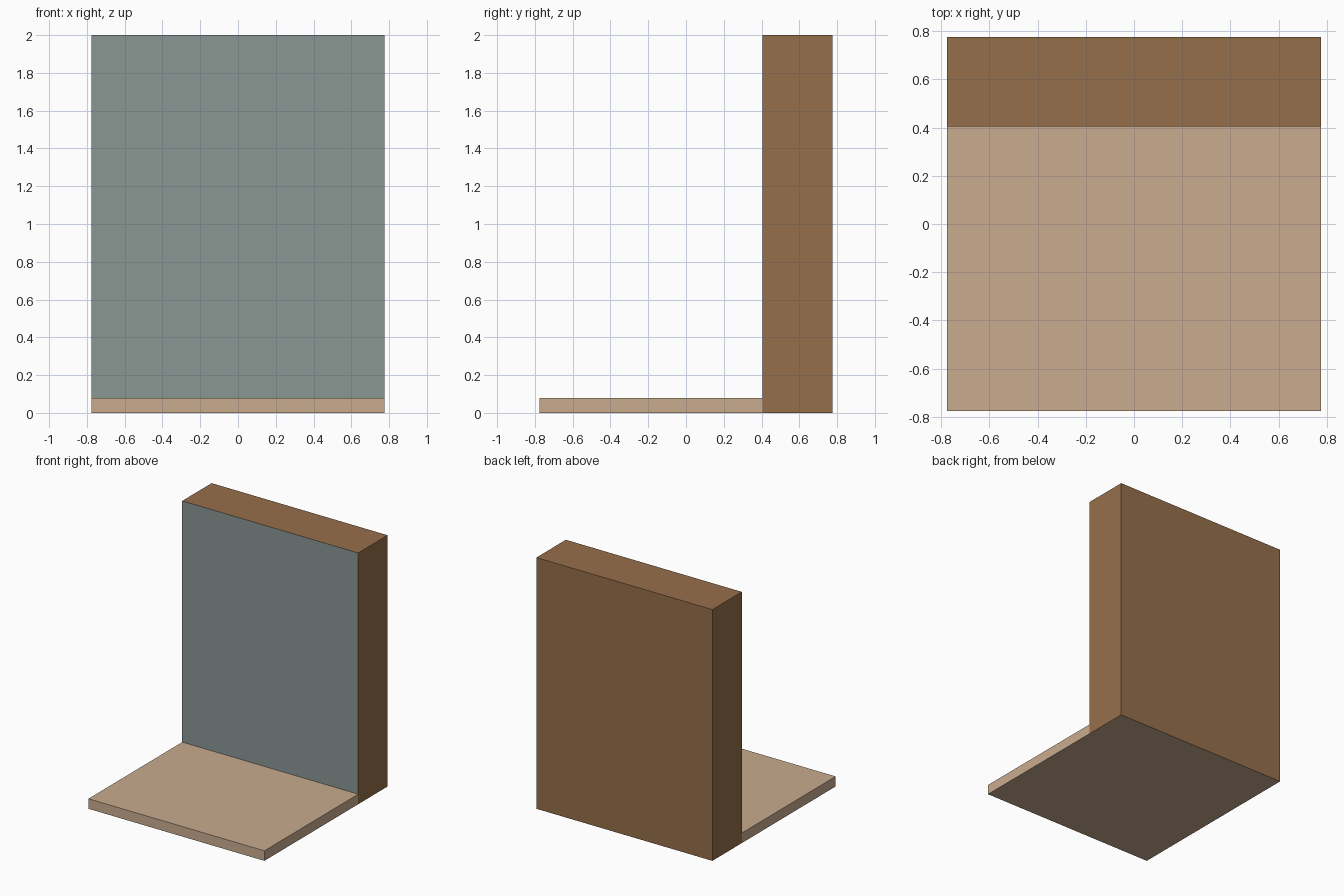
import bpy
import bmesh
from mathutils import Matrix, Vector

cube = bpy.data.objects.get("Cube")
if cube:
    bpy.data.objects.remove(cube, do_unlink=True)

HALF = 0.775      # half of width and depth
WALL_FRONT = 0.405
FLOOR_TOP = 0.08
HEIGHT = 2.0


def material(name, rgb):
    mat = bpy.data.materials.new(name)
    mat.use_nodes = True
    mat.diffuse_color = (*rgb, 1)
    mat.node_tree.nodes["Principled BSDF"].inputs["Base Color"].default_value = (*rgb, 1)
    return mat


tan = material("light tan", (0.584, 0.407, 0.275))
brown = material("wood brown", (0.305, 0.159, 0.069))
grey = material("grey green", (0.251, 0.309, 0.296))


def box(name, low, high, materials, rule):
    """Box between two corners; rule picks the material index from a face normal."""
    low, high = Vector(low), Vector(high)
    bm = bmesh.new()
    bmesh.ops.create_cube(bm, size=1, matrix=Matrix.Translation((low + high) / 2)
                          @ Matrix.Diagonal((*(high - low), 1)))
    bm.normal_update()
    for face in bm.faces:
        face.material_index = rule(face.normal)
    mesh = bpy.data.meshes.new(name)
    bm.to_mesh(mesh)
    bm.free()
    for mat in materials:
        mesh.materials.append(mat)
    obj = bpy.data.objects.new(name, mesh)
    bpy.context.collection.objects.link(obj)
    return obj


# Thin floor slab
box("floor_slab", (-HALF, -HALF, 0), (HALF, WALL_FRONT, FLOOR_TOP), [tan], lambda n: 0)


# Thick back wall: brown, with a grey front and a tan underside
def wall_colour(n):
    if n.y < -0.5:
        return 1
    return 2 if n.z < -0.5 else 0


box("back_wall", (-HALF, WALL_FRONT, 0), (HALF, HALF, HEIGHT), [brown, grey, tan], wall_colour)
